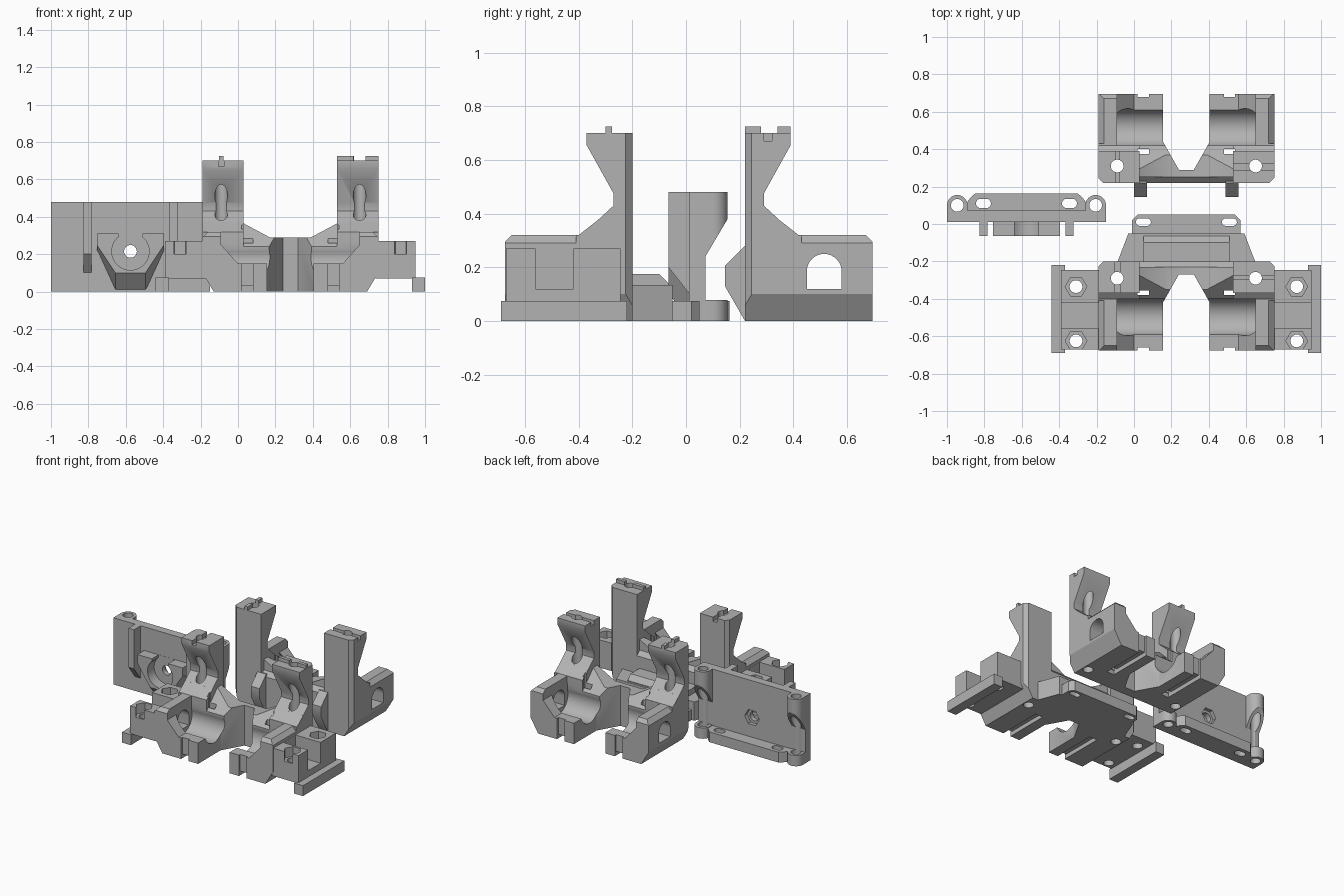
import bpy, bmesh, math
from mathutils import Matrix

cube = bpy.data.objects.get("Cube")
if cube:
    bpy.data.objects.remove(cube)

grey = bpy.data.materials.new("plain grey")
grey.use_nodes = True
COLOUR = (0.45, 0.45, 0.45, 1)
grey.diffuse_color = COLOUR
grey.node_tree.nodes["Principled BSDF"].inputs["Base Color"].default_value = COLOUR


def place(axis, u, v, w):
    return {"x": (w, u, v), "y": (u, w, v), "z": (u, v, w)}[axis]


def loft(axis, first, a, second, b):
    """Solid between two matching outlines across an axis."""
    bm = bmesh.new()
    low = [bm.verts.new(place(axis, u, v, a)) for u, v in first]
    high = [bm.verts.new(place(axis, u, v, b)) for u, v in second]
    n = len(low)
    bm.faces.new(low)
    bm.faces.new(high)
    for i in range(n):
        j = (i + 1) % n
        bm.faces.new((low[i], low[j], high[j], high[i]))
    bmesh.ops.recalc_face_normals(bm, faces=bm.faces)
    mesh = bpy.data.meshes.new("solid")
    bm.to_mesh(mesh)
    bm.free()
    return mesh


def prism(axis, pts, a, b):
    return loft(axis, pts, a, pts, b)


def box(x0, x1, y0, y1, z0, z1):
    return prism("z", [(x0, y0), (x1, y0), (x1, y1), (x0, y1)], z0, z1)


def ring(u, v, r, n=32, turn=0.0):
    return [(u + r * math.cos(math.tau * i / n + turn),
             v + r * math.sin(math.tau * i / n + turn)) for i in range(n)]


def slot(u, v, length, r):
    """Rounded slot outline, long in u."""
    return [(p + math.copysign(length / 2 - r, p - u), q)
            for p, q in ring(u, v, r, 24, math.tau / 48)]


def even(half):
    """Complete an outline that is symmetric about u = 0."""
    return half + [(-u, v) for u, v in reversed(half)]


def pair(axis, pts, a, b):
    """A prism and its mirror image across x."""
    if axis == "x":
        return [prism(axis, pts, a, b), prism(axis, pts, -b, -a)]
    return [prism(axis, pts, a, b), prism(axis, [(-u, v) for u, v in pts], a, b)]


def rect(u0, u1, v0, v1):
    return [(u0, v0), (u1, v0), (u1, v1), (u0, v1)]


def combine(obj, meshes, operation):
    for mesh in meshes:
        tool = bpy.data.objects.new("tool", mesh)
        tool.hide_render = True
        bpy.context.collection.objects.link(tool)
        mod = obj.modifiers.new("bool", "BOOLEAN")
        mod.operation, mod.solver, mod.object = operation, "EXACT", tool
        bpy.context.view_layer.update()
        deps = bpy.context.evaluated_depsgraph_get()
        result = bpy.data.meshes.new_from_object(obj.evaluated_get(deps))
        obj.modifiers.clear()
        obj.data = result
        bpy.data.objects.remove(tool)


def start(name, mesh):
    obj = bpy.data.objects.new(name, mesh)
    bpy.context.collection.objects.link(obj)
    return obj


def finish(obj, x, y, flip=False):
    if flip:
        obj.data.transform(Matrix.Diagonal((1, -1, 1, 1)))
        obj.data.flip_normals()
    obj.data.transform(Matrix.Translation((x, y, 0)))
    obj.data.materials.clear()
    obj.data.materials.append(grey)
    bpy.ops.object.select_all(action="DESELECT")
    obj.select_set(True)
    bpy.context.view_layer.objects.active = obj
    bpy.ops.object.shade_smooth_by_angle()


ROD_Y, ROD_Z = 0.515, 0.185


def carriage(name):
    # Body with end walls
    obj = start(name, prism("x", [(0.22, 0), (0.695, 0), (0.695, 0.295), (0.67, 0.32),
                                  (0.42, 0.32), (0.35, 0.375), (0.22, 0.375)], -0.47, 0.47))
    # Lowered middle and its chamfers
    cuts = [prism("y", even([(0.26, 0.6), (0.26, 0.37), (0.11, 0.29)]), 0.1, 0.8)]
    cuts.append(prism("x", [(0.43, 0.23), (0.29, 0.37), (0.29, 1), (0.43, 1)], -0.25, 0.25))
    cuts.append(prism("x", [(0.2, 0.24), (0.25, 0.29), (0.25, 1), (0.2, 1)], -0.25, 0.25))
    combine(obj, cuts, "DIFFERENCE")
    # Clamp towers with overhanging heads
    tower = [(0.22, 0), (0.22, 0.7), (0.39, 0.7), (0.39, 0.655), (0.29, 0.475),
             (0.29, 0.43), (0.415, 0.315), (0.415, 0)]
    combine(obj, pair("x", tower, 0.25, 0.47), "UNION")
    # Bearing troughs, open on top
    cuts = [prism("x", ring(ROD_Y, ROD_Z, 0.102, 40), -0.37, 0.37),
            prism("x", [(0.55, 1), (0.55, ROD_Z), (0.417, ROD_Z), (0.421, 0.27), (0.421, 1)],
                  -0.37, 0.37),
            prism("y", even([(0.37, 1), (0.37, 0.25), (0.28, 0.15)]), ROD_Y, 0.8)]
    # Tapered gap between the two bearings
    cuts.append(prism("z", even([(0.125, 0.8), (0.125, 0.44), (0.04, 0.29)]), -0.1, 1))
    # Rod windows
    arch = [(ROD_Y + 0.065 * math.cos(math.pi * i / 16),
             ROD_Z + 0.065 * math.sin(math.pi * i / 16)) for i in range(17)]
    cuts.append(prism("x", arch + [(0.45, 0.12), (0.58, 0.12)], -0.6, 0.6))
    # Outer chamfers
    cuts += pair("y", [(0.47, 0.1), (0.4, -0.0167), (0.6, -0.0167), (0.6, 0.1)], 0.1, 0.8)
    cuts += pair("y", [(0.44, 0.32), (0.48, 0.28), (0.48, 0.4), (0.44, 0.4)], 0.43, 0.8)
    cuts += pair("z", [(0.425, 0.2), (0.5, 0.2), (0.5, 0.275)], -0.1, 1)
    # Strap channels
    cuts += pair("z", rect(0.2, 0.26, 0.375, 0.4), -0.1, 0.4)
    cuts += pair("z", rect(0.2, 0.26, 0.37, 0.8), -0.1, 0.03)
    cuts += pair("z", rect(0.2, 0.26, 0.68, 0.8), -0.1, 0.3)
    combine(obj, cuts, "DIFFERENCE")
    return obj


def bolt_holes():
    return pair("z", ring(0.37, 0.31, 0.034), -0.1, 1)


# Rear carriage with hooks, a key ridge and a key groove
rear = carriage("rear_carriage")
hook = [(0.23, 0.28), (0.22, 0.28), (0.145, 0.205), (0.145, 0.13), (0.22, 0), (0.23, 0)]
combine(rear, pair("x", hook, 0.21, 0.28), "UNION")
combine(rear, [box(-0.382, -0.357, 0.22, 0.39, 0.69, 0.725)], "UNION")
combine(rear, [box(0.2, 0.5, 0.29, 0.32, 0.67, 0.8)] + bolt_holes(), "DIFFERENCE")
finish(rear, 0.28, 0)

# Front carriage with wings, shelf and slotted flange
front = carriage("front_carriage")
wings = pair("z", rect(0.455, 0.67, 0.265, 0.69), 0.07, 0.27)
wings += pair("z", rect(0.65, 0.72, 0.24, 0.71), 0, 0.075)
shelf = [prism("z", even([(0.375, 0.24), (0.31, 0.07)]), 0, 0.135),
         prism("x", [(0.24, 0.1), (0.24, 0.175), (0.12, 0.175), (0.085, 0.14), (0.085, 0.1)],
               -0.23, 0.23),
         prism("z", even([(0.29, 0.1), (0.29, 0), (0.26, -0.03)]), 0, 0.075)]
combine(front, wings + shelf, "UNION")
cuts = pair("z", slot(0.23, 0.01, 0.08, 0.02), -0.1, 0.3) + bolt_holes()
cuts += pair("x", rect(0.44, 0.58, 0.12, 0.4), 0.471, 0.8)
for y in (0.355, 0.645):
    cuts += pair("z", ring(0.59, y, 0.058, 6), 0.2, 0.4)
    cuts += pair("z", ring(0.59, y, 0.034), -0.1, 0.4)
cuts += pair("z", rect(0.56, 0.62, 0.645, 0.8), 0.2, 0.4)
cuts.append(box(-0.385, -0.355, 0.1, 0.5, 0.67, 0.8))
combine(front, [box(0.25, 0.47, 0.295, 0.32, 0.69, 0.725)], "UNION")
combine(front, cuts, "DIFFERENCE")
finish(front, 0.28, 0.02, flip=True)

# Mounting plate with corner ears and bottom flange
plate = start("mounting_plate", box(-0.405, 0.405, 0.012, 0.072, 0, 0.48))
parts = pair("z", ring(0.37, 0.1, 0.055), 0, 0.48)
parts += pair("z", rect(0.315, 0.425, 0.012, 0.1), 0, 0.48)
combine(plate, parts, "UNION")
combine(plate, [prism("x", [(0.072, 0.078), (0.3, 0.078), (0.3, 0.38), (0.155, 0.38),
                            (0.072, 0.24)], -0.6, 0.6)], "DIFFERENCE")
parts = [prism("z", even([(0.33, 0.05), (0.33, 0.1), (0.3, 0.14), (0.275, 0.163)]), 0, 0.074)]
# Ribs and pocketed boss on the plate front
rib = [(0.03, 0.08), (-0.065, 0.2), (-0.065, 0.48), (0.03, 0.48)]
parts += pair("x", rib, 0.208, 0.252)
parts.append(loft("y", even([(0.18, 0.31), (0.18, 0.25), (0.08, 0.1)]), -0.065,
                  even([(0.18, 0.31), (0.18, 0.22), (0.08, 0.001)]), 0.02))
combine(plate, parts, "UNION")
cuts = [prism("y", ring(0, 0.215, 0.1, 40), -0.1, 0.011),
        box(-0.065, 0.065, -0.1, 0.011, 0.22, 0.35),
        prism("y", ring(0, 0.215, 0.034), -0.1, 0.2),
        prism("y", ring(0, 0.215, 0.058, 6), 0.045, 0.2)]
cuts += pair("z", ring(0.37, 0.1, 0.034), -0.1, 0.6)
cuts += pair("z", slot(0.23, 0.11, 0.08, 0.025), -0.1, 0.3)
combine(plate, cuts, "DIFFERENCE")
finish(plate, -0.575, 0)
